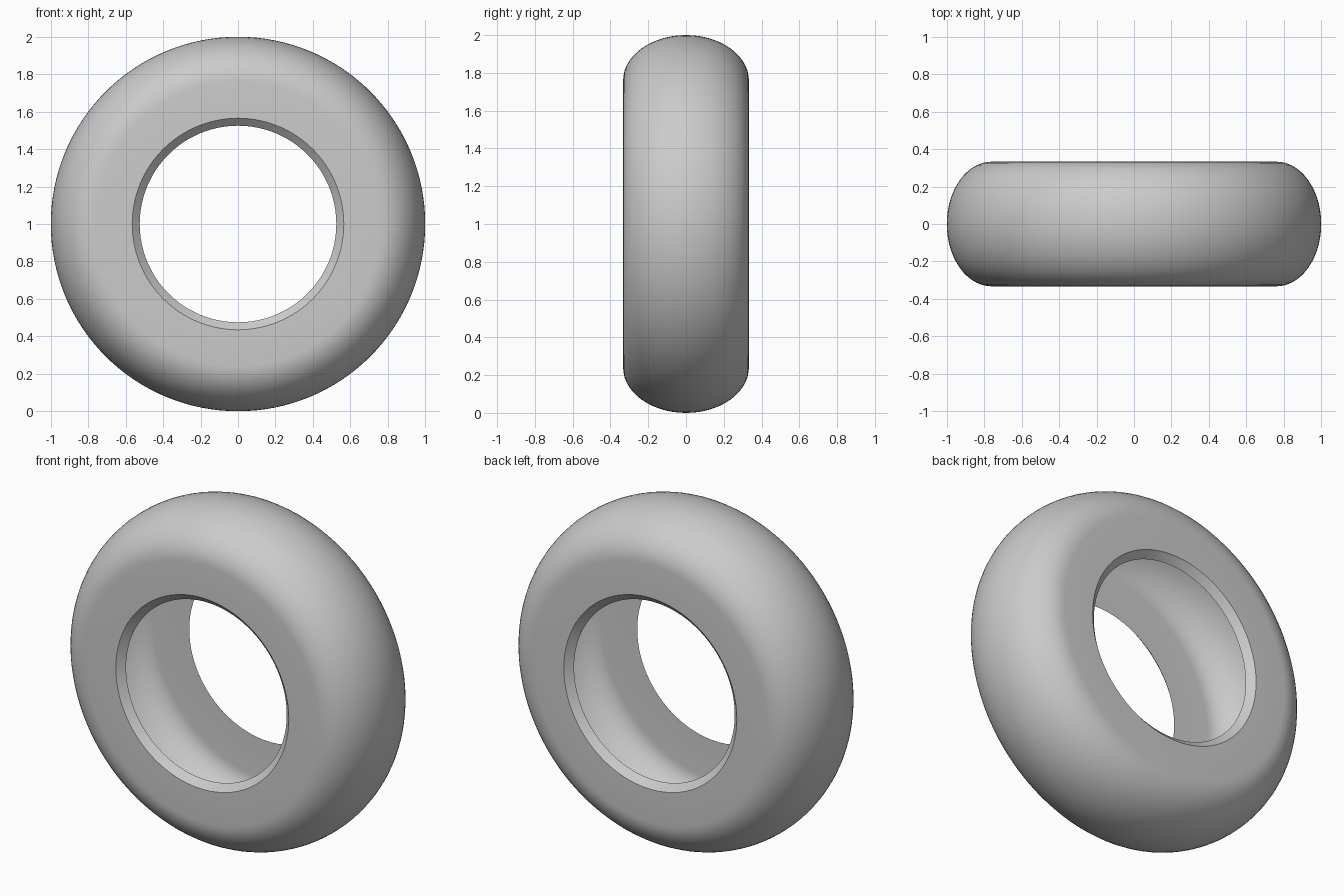
import bpy
import bmesh
import math
from mathutils import Vector

if "Cube" in bpy.data.objects:
    bpy.data.objects.remove(bpy.data.objects["Cube"], do_unlink=True)

SEGMENTS = 128
SHOULDER = 0.76      # radius where the flat sidewall meets the rounded tread
CENTER = Vector((0, 0, 1))


def wall(half_width, crown, bead, steps=28):
    """Half-elliptical tread section with flat sidewalls down to the bead."""
    arc = [(-half_width * math.cos(math.pi * i / steps),
            SHOULDER + (crown - SHOULDER) * math.sin(math.pi * i / steps))
           for i in range(steps + 1)]
    return [(-half_width, bead)] + arc + [(half_width, bead)]


# Rubber material
rubber = bpy.data.materials.new("grey_rubber")
rubber.use_nodes = True
color = (0.6, 0.6, 0.6, 1)
rubber.diffuse_color = color
rubber.node_tree.nodes["Principled BSDF"].inputs["Base Color"].default_value = color

# Hollow tyre section: outer skin, then the inner skin back; bevelled bead lips join them
section = wall(0.333, 1.0, 0.565) + wall(0.295, 0.96, 0.525)[::-1]

# Revolve the section around the axle
bm = bmesh.new()
verts = [bm.verts.new((0, y, 1 + r)) for y, r in section]
edges = [bm.edges.new((v, verts[(i + 1) % len(verts)])) for i, v in enumerate(verts)]
bmesh.ops.spin(bm, geom=verts + edges, cent=CENTER, axis=(0, 1, 0),
               angle=math.tau, steps=SEGMENTS, use_merge=True)
bmesh.ops.remove_doubles(bm, verts=bm.verts[:], dist=0.0001)
bmesh.ops.recalc_face_normals(bm, faces=bm.faces[:])

mesh = bpy.data.meshes.new("tyre")
bm.to_mesh(mesh)
bm.free()
mesh.materials.append(rubber)
tyre = bpy.data.objects.new("tyre", mesh)
bpy.context.collection.objects.link(tyre)

# Smooth rubber with crisp bead edges
bpy.ops.object.select_all(action='DESELECT')
tyre.select_set(True)
bpy.context.view_layer.objects.active = tyre
bpy.ops.object.shade_smooth_by_angle(angle=math.radians(30))
